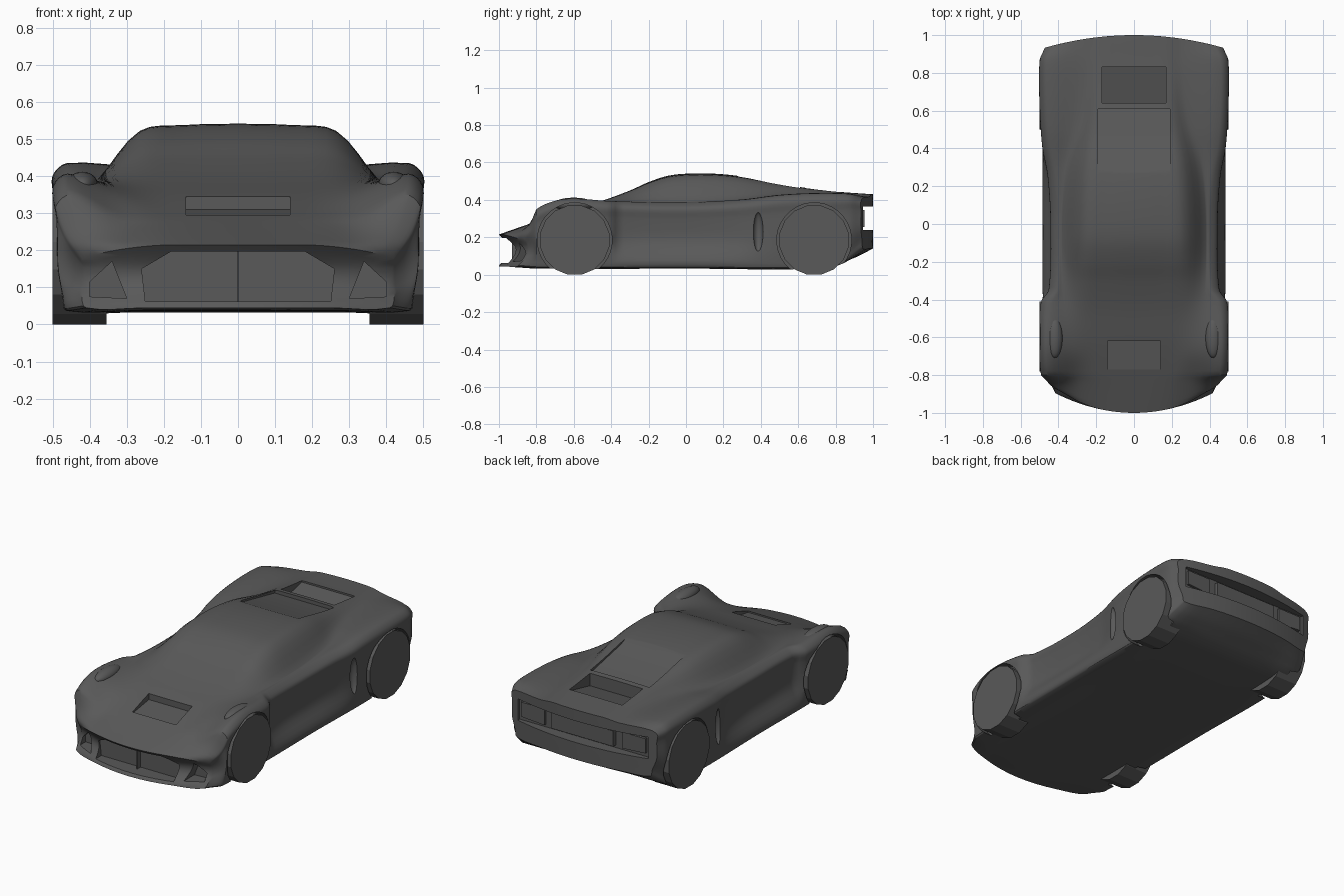
import bpy, bmesh, math
from mathutils import Matrix, Vector

if "Cube" in bpy.data.objects:
    bpy.data.objects.remove(bpy.data.objects["Cube"], do_unlink=True)

grey = bpy.data.materials.new("dark_grey")
grey.use_nodes = True
grey.diffuse_color = (0.1, 0.1, 0.1, 1)
grey.node_tree.nodes["Principled BSDF"].inputs["Base Color"].default_value = (0.1, 0.1, 0.1, 1)


def spline(keys, t):
    """Smooth curve through (position, value) keys."""
    last = len(keys) - 1
    i = 0
    while i < last - 1 and t > keys[i + 1][0]:
        i += 1

    def slope(k):
        a, b = keys[max(k - 1, 0)], keys[min(k + 1, last)]
        return (b[1] - a[1]) / (b[0] - a[0])
    (t0, v0), (t1, v1) = keys[i], keys[i + 1]
    h = t1 - t0
    u = (t - t0) / h
    return (v0 * (1 + 2 * u) * (1 - u) ** 2 + v1 * u * u * (3 - 2 * u)
            + slope(i) * h * u * (1 - u) ** 2 - slope(i + 1) * h * u * u * (1 - u))


def clamp(v):
    return max(0.0, min(1.0, v))


def finish(name, bm, smooth=None):
    bmesh.ops.recalc_face_normals(bm, faces=bm.faces)
    mesh = bpy.data.meshes.new(name)
    bm.to_mesh(mesh)
    bm.free()
    mesh.materials.append(grey)
    obj = bpy.data.objects.new(name, mesh)
    bpy.context.collection.objects.link(obj)
    if smooth:
        smooth_shade(obj, smooth)
    return obj


def activate(obj):
    bpy.ops.object.select_all(action='DESELECT')
    obj.select_set(True)
    bpy.context.view_layer.objects.active = obj


def smooth_shade(obj, degrees):
    activate(obj)
    bpy.ops.object.shade_smooth_by_angle(angle=math.radians(degrees))


def box(bm, lo, hi):
    lo, hi = Vector(lo), Vector(hi)
    bmesh.ops.create_cube(bm, size=1, matrix=Matrix.Translation((lo + hi) / 2) @ Matrix.Diagonal((*(hi - lo), 1)))


def prism(bm, outline, axis, a, b):
    """Extrude an outline along x (points are y, z) or along y (points are x, z)."""
    def at(p, d):
        return (d, p[0], p[1]) if axis == 'x' else (p[0], d, p[1])
    ends = [[bm.verts.new(at(p, d)) for p in outline] for d in (a, b)]
    bm.faces.new(ends[0])
    bm.faces.new(ends[1][::-1])
    for i in range(len(outline)):
        bm.faces.new((ends[0][i - 1], ends[0][i], ends[1][i], ends[1][i - 1]))


def cylinder(bm, centre, radius, depth, sides):
    turn = Matrix.Rotation(math.pi / 2, 4, 'Y') @ Matrix.Rotation(math.pi / sides, 4, 'Z')
    bmesh.ops.create_cone(bm, cap_ends=True, segments=sides, radius1=radius, radius2=radius,
                          depth=depth, matrix=Matrix.Translation(centre) @ turn)


def ellipsoid(bm, centre, radii):
    bmesh.ops.create_uvsphere(bm, u_segments=24, v_segments=14, radius=1,
                              matrix=Matrix.Translation(centre) @ Matrix.Diagonal((*radii, 1)))


# Body guide curves along the length: heights and half widths
belly = [(-1, .045), (-.8, .037), (0, .037), (.75, .04), (.9, .09), (1, .14)]
sill = [(-1, .41), (-.8, .46), (0, .47), (.85, .465), (1, .43)]
side = [(-1, .42), (-.9, .455), (-.8, .49), (-.6, .5), (-.41, .49), (-.35, .45), (0, .44),
        (.25, .455), (.42, .485), (.7, .5), (.9, .495), (1, .47)]
shoulder = [(-1, .19), (-.88, .265), (-.8, .35), (-.7, .395), (-.6, .407), (-.4, .393),
            (0, .385), (.3, .4), (.5, .425), (.7, .435), (.9, .43), (1, .41)]
cabin_width = [(-1, .3), (-.7, .33), (-.4, .37), (0, .38), (.3, .355), (.6, .28), (1, .25)]
cabin_base = [(-1, .205), (-.85, .265), (-.7, .345), (-.6, .372), (-.45, .385), (0, .39),
              (.3, .405), (.5, .423), (.8, .427), (1, .418)]
crown = [(-1, .215), (-.9, .25), (-.77, .295), (-.62, .345), (-.45, .395), (-.3, .45),
         (-.2, .495), (-.1, .528), (0, .54), (.15, .54), (.3, .525), (.5, .485), (.8, .445), (1, .43)]


def section(s):
    """Closed outline of the body at station s, as x, z points."""
    zb, wb, ws, zs, xc, zc, top = (spline(c, s) for c in
                                   (belly, sill, side, shoulder, cabin_width, cabin_base, crown))
    rise = zs - zb
    pts = [(0, zb), (wb * .6, zb), (wb, zb), (wb + .012, zb + .04), (ws - .004, zb + rise * .4),
           (ws - .004, zb + rise * .75), (ws, zs - rise * .09), (ws - .04, zs), (xc, zc),
           (xc * .7, zc + (top - zc) * .87), (xc * .38, zc + (top - zc) * .975), (0, top)]
    pos = [0]
    for p, q in zip(pts, pts[1:]):
        pos.append(pos[-1] + math.dist(p, q))
    xs, zs_ = ([(t, p[k]) for t, p in zip(pos, pts)] for k in (0, 1))
    ts = [a + (b - a) * k / 4 for a, b in zip(pos, pos[1:]) for k in range(4)] + [pos[-1]]
    half = [(spline(xs, t), spline(zs_, t)) for t in ts]
    return half + [(-x, z) for x, z in half[-2:0:-1]], (zb + top) / 2


def place(x, z, s):
    """Bow the nose and tail in plan and hollow the nose."""
    front, rear = clamp((-.8 - s) / .2), clamp((s - .85) / .15)
    hollow = .05 * math.sin(math.pi * clamp((z - .05) / .165))
    return (x, s + front * (.6 * x * x + hollow) - rear * .3 * x * x, z)


# Body shell: concentric end caps and lofted sections
bm = bmesh.new()
stations = [(-1, k / 8) for k in range(8)]
stations += [(-1 + k / 45, 1) for k in range(91)]
stations += [(1, k / 8) for k in range(7, -1, -1)]
rings = []
for s, scale in stations:
    outline, mid = section(s)
    rings.append([bm.verts.new(place(x * scale, mid + (z - mid) * scale, s)) for x, z in outline])
for a, b in zip(rings, rings[1:]):
    for i in range(len(a)):
        bm.faces.new((a[i - 1], a[i], b[i], b[i - 1]))
bmesh.ops.remove_doubles(bm, verts=bm.verts, dist=1e-5)
body = finish("body", bm)

# Cutters: wheel arches, intakes, vents and tail recess
axles = (-.595, .685)
bm = bmesh.new()
for sx in (-1, 1):
    for y in axles:
        cylinder(bm, (sx * .51, y, .185), .2, .18, 32)
    prism(bm, [(sx * .3, .07), (sx * .4, .075), (sx * .4, .115), (sx * .34, .17)], 'y', -1.1, -.83)
    ellipsoid(bm, (sx * .485, .385, .23), (.035, .028, .105))
prism(bm, [(-.25, .062), (.25, .062), (.26, .15), (.18, .197), (-.18, .197), (-.26, .15)], 'y', -1.1, -.9)
prism(bm, [(-.77, .5), (-.77, .287), (-.62, .31), (-.62, .5)], 'x', -.14, .14)
prism(bm, [(.27, .65), (.27, .53), (.33, .505), (.61, .447), (.61, .65)], 'x', -.19, .19)
prism(bm, [(.64, .65), (.64, .39), (.83, .432), (.83, .65)], 'x', -.17, .17)
box(bm, (-.42, .93, .24), (.42, 1.1, .365))
cutter = finish("cutter", bm)
cutter.hide_render = True
activate(body)
cut = body.modifiers.new("openings", 'BOOLEAN')
cut.operation, cut.solver, cut.object = 'DIFFERENCE', 'EXACT', cutter
bpy.ops.object.modifier_apply(modifier=cut.name)
bpy.data.objects.remove(cutter, do_unlink=True)
smooth_shade(body, 32)

# Wheels
for sx, which in ((-1, "right"), (1, "left")):
    for y, end in zip(axles, ("front", "rear")):
        bm = bmesh.new()
        cylinder(bm, (sx * .4275, y, .185), .185 / math.cos(math.pi / 16), .145, 16)
        finish(f"{end}_{which}_wheel", bm)

    # Headlight housing on the fender crest
    bm = bmesh.new()
    ellipsoid(bm, (sx * .42, -.6, .377), (.042, .11, .035))
    finish(f"{which}_headlight", bm, 40)

    # Tail light
    bm = bmesh.new()
    prism(bm, [(sx * .25, .255), (sx * .4, .265), (sx * .4, .35), (sx * .25, .35)], 'y', .9, .945)
    finish(f"{which}_tail_light", bm)

# Rear plate panel and grille strut
bm = bmesh.new()
box(bm, (-.2, .9, .255), (.2, .955, .345))
finish("rear_panel", bm)
bm = bmesh.new()
box(bm, (-.003, -.93, .06), (.003, -.88, .2))
finish("grille_strut", bm)
